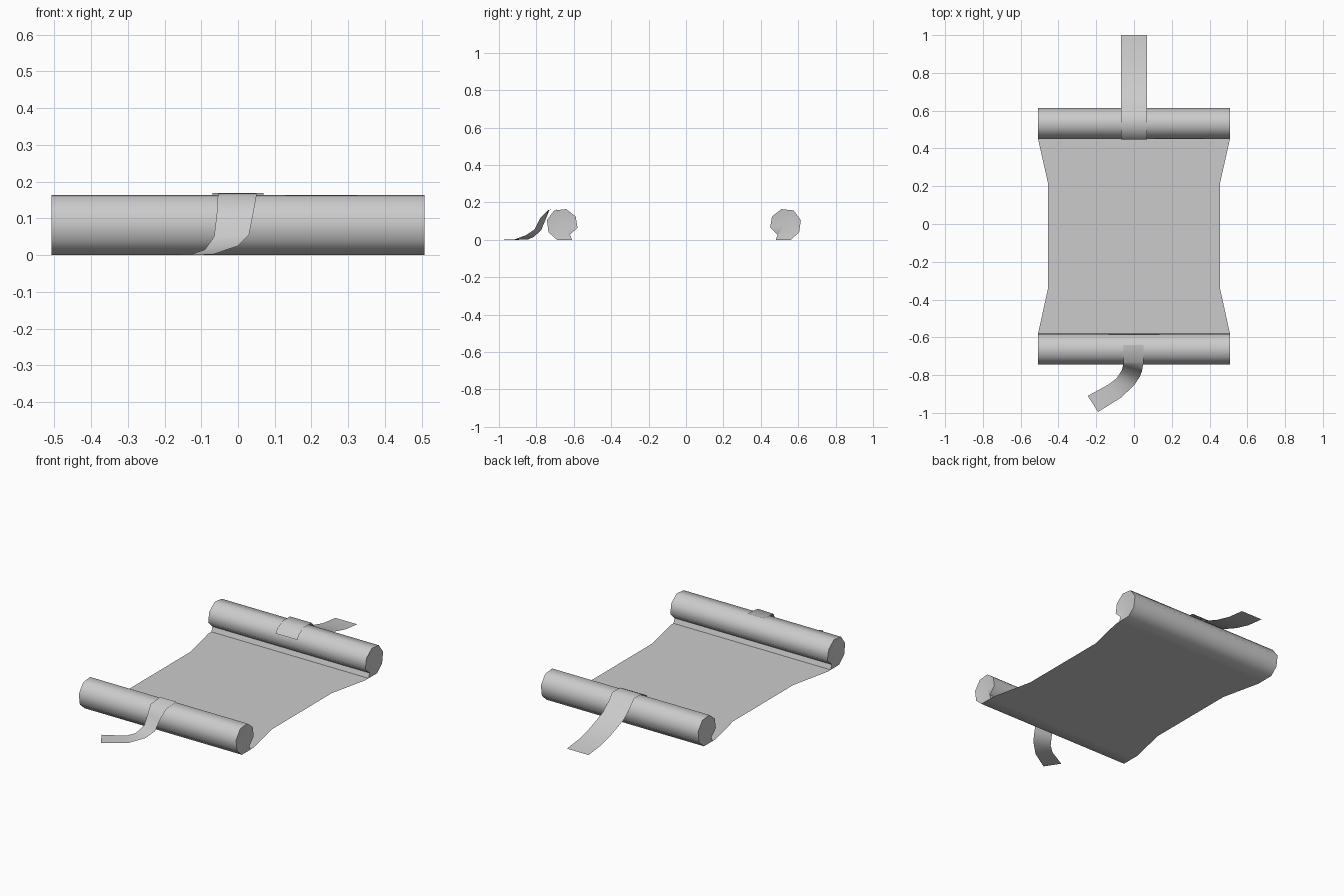
import bpy
import math
from mathutils import Vector

default = bpy.data.objects.get("Cube")
if default:
    bpy.data.objects.remove(default)

# Single plain grey
grey = bpy.data.materials.new("plain_grey")
grey.use_nodes = True
colour = (0.6, 0.6, 0.6, 1)
grey.diffuse_color = colour
grey.node_tree.nodes["Principled BSDF"].inputs["Base Color"].default_value = colour

HALF = 0.508  # half length of the rolls


def make(name, verts, faces):
    mesh = bpy.data.meshes.new(name)
    mesh.from_pydata(verts, [], faces)
    mesh.update()
    mesh.materials.append(grey)
    obj = bpy.data.objects.new(name, mesh)
    bpy.context.collection.objects.link(obj)
    bpy.ops.object.select_all(action="DESELECT")
    obj.select_set(True)
    bpy.context.view_layer.objects.active = obj
    bpy.ops.object.mode_set(mode="EDIT")
    bpy.ops.mesh.select_all(action="SELECT")
    if name.endswith("roll"):
        bpy.ops.mesh.normals_make_consistent(inside=False)
    bpy.ops.object.mode_set(mode="OBJECT")
    bpy.ops.object.shade_smooth_by_angle(angle=math.radians(60))
    return obj


def ribbon(name, left, right):
    """Thin strip between two edges, upper side facing up, running along +y."""
    verts = [p for pair in zip(left, right) for p in pair]
    faces = [(2 * i, 2 * i + 1, 2 * i + 3, 2 * i + 2) for i in range(len(left) - 1)]
    return make(name, verts, faces)


def roll(name, profile):
    """Curled end of the sheet, with slightly dished caps."""
    n = len(profile)
    verts = [(s * HALF, y, z) for s in (-1, 1) for y, z in profile]
    faces = [(i, (i + 1) % n, n + (i + 1) % n, n + i) for i in range(n)]
    cy = sum(p[0] for p in profile) / n
    for side, s in enumerate((-1, 1)):
        verts.append((s * (HALF - 0.01), cy, 0.08))
        faces += [(side * n + i, side * n + (i + 1) % n, 2 * n + side) for i in range(n)]
    return make(name, verts, faces)


# Rolls: the back one mirrors the front one
curl = [(-0.61, 0), (-0.69, 0), (-0.735, 0.04), (-0.744, 0.105), (-0.705, 0.157),
        (-0.64, 0.164), (-0.59, 0.125), (-0.58, 0.065), (-0.62, 0.027)]
roll("front_roll", curl)
roll("back_roll", [(-0.13 - y, z) for y, z in curl])

# Flat sheet, narrowed in the middle
rows = [(-0.61, HALF), (-0.58, HALF), (-0.34, 0.455), (0.215, 0.455), (0.45, HALF), (0.48, HALF)]
ribbon("sheet", [(-w, y, 0) for y, w in rows], [(w, y, 0) for y, w in rows])

# Back strap: over the roll and down to the ground
drape = [(0.447, 0.12), (0.465, 0.145), (0.51, 0.169), (0.58, 0.169), (0.615, 0.13),
         (0.67, 0.084), (0.79, 0.038), (0.89, 0.012), (1.0, 0)]
ribbon("back_strap", [(-0.07, y, z) for y, z in drape], [(0.07, y, z) for y, z in drape])

# Front strap: drops off the roll and turns sideways
left = [(-0.245, -0.91, 0), (-0.13, -0.847, 0.001), (-0.09, -0.815, 0.015),
        (-0.065, -0.775, 0.05), (-0.058, -0.75, 0.11), (-0.055, -0.73, 0.16), (-0.055, -0.64, 0.168)]
right = [(-0.19, -0.995, 0), (-0.07, -0.92, 0.001), (0, -0.855, 0.025),
         (0.03, -0.81, 0.055), (0.042, -0.78, 0.115), (0.05, -0.735, 0.16), (0.05, -0.64, 0.168)]
ribbon("front_strap", left, right)
